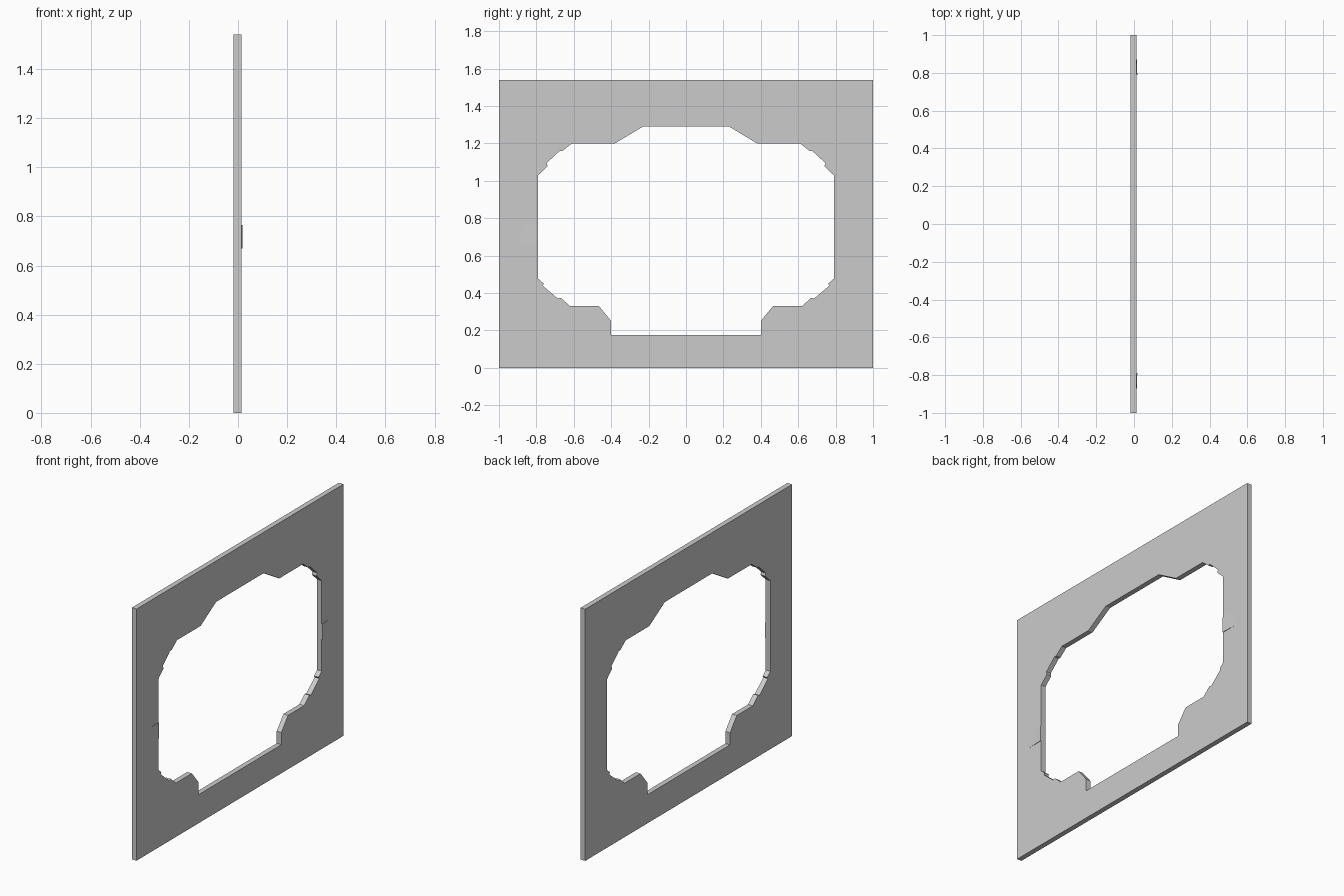
import bpy, bmesh

if "Cube" in bpy.data.objects:
    bpy.data.objects.remove(bpy.data.objects["Cube"])

BACK, FRONT, PROUD = -0.018, 0.0135, 0.0175


def finish(name, bm):
    """Mirror a half part across y = 0 and make it an object."""
    geom = bm.verts[:] + bm.edges[:] + bm.faces[:]
    bmesh.ops.mirror(bm, geom=geom, axis='Y', merge_dist=0.0001)
    bmesh.ops.remove_doubles(bm, verts=bm.verts, dist=0.00005)
    bmesh.ops.recalc_face_normals(bm, faces=bm.faces)
    mesh = bpy.data.meshes.new(name)
    bm.to_mesh(mesh)
    bm.free()
    obj = bpy.data.objects.new(name, mesh)
    bpy.context.collection.objects.link(obj)
    return obj


# Wall panel: half outline (y, z), outer rectangle then the opening
outer = [(0, 0), (1, 0), (1, 1.54), (0, 1.54)]
opening = [(0, 1.29), (0.23, 1.29), (0.38, 1.20), (0.61, 1.20),
           (0.66, 1.16), (0.675, 1.16), (0.745, 1.095), (0.74, 1.077),
           (0.79, 1.03), (0.79, 0.476), (0.76, 0.45), (0.767, 0.44),
           (0.685, 0.37), (0.67, 0.375), (0.62, 0.33), (0.465, 0.33),
           (0.40, 0.25), (0.40, 0.175), (0, 0.175)]
bm = bmesh.new()
face = bm.faces.new([bm.verts.new((BACK, y, z)) for y, z in outer + opening])
ext = bmesh.ops.extrude_face_region(bm, geom=[face], use_keep_orig=True)
bmesh.ops.translate(bm, vec=(FRONT - BACK, 0, 0),
                    verts=[v for v in ext['geom'] if isinstance(v, bmesh.types.BMVert)])
seam = [f for f in bm.faces if all(abs(v.co.y) < 1e-6 for v in f.verts)]
bmesh.ops.delete(bm, geom=seam, context='FACES')
finish("wall_panel", bm)

# Slight raised swellings beside the opening, tapering outwards
bm = bmesh.new()
low = [(FRONT - 0.002, 0.79, 0.67), (PROUD, 0.79, 0.67), (FRONT - 0.002, 0.955, 0.67)]
high = [(FRONT - 0.002, 0.79, 0.765), (PROUD, 0.79, 0.765), (FRONT - 0.002, 0.905, 0.765)]
a = [bm.verts.new(p) for p in low]
b = [bm.verts.new(p) for p in high]
bm.faces.new(a)
bm.faces.new(b)
for i in range(3):
    j = (i + 1) % 3
    bm.faces.new((a[i], a[j], b[j], b[i]))
finish("side_swellings", bm)
